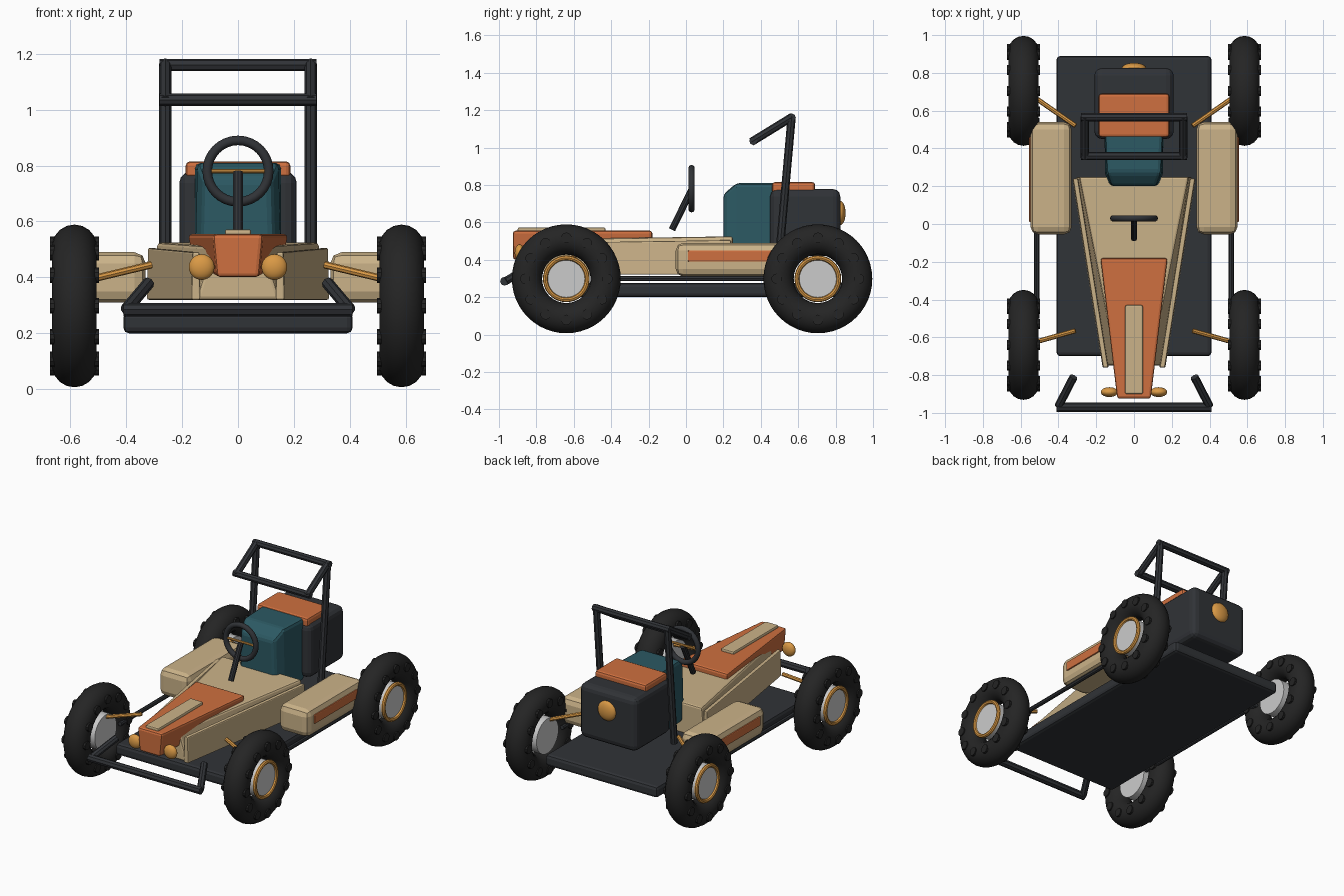
import bpy, bmesh, math
from mathutils import Vector

if "Cube" in bpy.data.objects:
    bpy.data.objects.remove(bpy.data.objects["Cube"])


def material(name, rgb):
    m = bpy.data.materials.new(name)
    m.diffuse_color = (*rgb, 1)
    m.use_nodes = True
    m.node_tree.nodes["Principled BSDF"].inputs["Base Color"].default_value = m.diffuse_color
    return m


TAN = material("tan_paint", (0.60, 0.45, 0.25))
ORANGE = material("orange_paint", (0.62, 0.16, 0.05))
TEAL = material("teal_vinyl", (0.025, 0.10, 0.125))
DARK = material("dark_metal", (0.03, 0.033, 0.038))
RUBBER = material("rubber", (0.018, 0.018, 0.018))
GOLD = material("gold_trim", (0.70, 0.32, 0.06))


def finish(name, mat=None, smooth=False):
    o = bpy.context.object
    o.name = name
    if mat:
        o.data.materials.append(mat)
    if smooth:
        bpy.ops.object.transform_apply(location=False, rotation=True, scale=True)
        bpy.ops.object.shade_smooth_by_angle(angle=math.radians(40))
    return o


def bevel(o, width, segments=2):
    b = o.modifiers.new("bevel", "BEVEL")
    b.width, b.segments, b.limit_method = width, segments, "ANGLE"
    return o


def loft(name, sections, mat, width=0.01, segments=2):
    """Block joining two cross-sections: (y, bottom half width, top half width, z0, z1, centre x)."""
    bm = bmesh.new()
    rings = []
    for y, wb, wt, z0, z1, cx in sections:
        pts = ((cx - wb, z0), (cx + wb, z0), (cx + wt, z1), (cx - wt, z1))
        rings.append([bm.verts.new((x, y, z)) for x, z in pts])
    for a, b in zip(rings, rings[1:]):
        for i in range(4):
            j = (i + 1) % 4
            bm.faces.new((a[i], a[j], b[j], b[i]))
    bm.faces.new(rings[0])
    bm.faces.new(rings[-1])
    bmesh.ops.recalc_face_normals(bm, faces=bm.faces)
    me = bpy.data.meshes.new(name)
    bm.to_mesh(me)
    bm.free()
    me.materials.append(mat)
    o = bpy.data.objects.new(name, me)
    bpy.context.collection.objects.link(o)
    return bevel(o, width, segments)


def box(name, x, y, z, mat, width=0.01, segments=2):
    cx, h = (x[0] + x[1]) / 2, (x[1] - x[0]) / 2
    return loft(name, [(v, h, h, z[0], z[1], cx) for v in y], mat, width, segments)


def tube(name, a, b, r, mat, sides=8):
    a, b = Vector(a), Vector(b)
    bpy.ops.mesh.primitive_cylinder_add(
        vertices=sides, radius=r, depth=(b - a).length, location=(a + b) / 2,
        rotation=(b - a).to_track_quat("Z", "Y").to_euler())
    return finish(name, mat)


def ring(name, loc, rot, major, minor, mat, n=40, m=14):
    bpy.ops.mesh.primitive_torus_add(location=loc, rotation=rot, major_radius=major,
                                     minor_radius=minor, major_segments=n, minor_segments=m)
    return finish(name, mat, True)


def lamp(name, loc, size):
    bpy.ops.mesh.primitive_uv_sphere_add(segments=24, ring_count=12, location=loc)
    bpy.context.object.scale = size
    return finish(name, GOLD, True)


SIDE = (0, math.pi / 2, 0)

# Floor and bodywork
box("floor_pan", (-0.41, 0.41), (-0.70, 0.89), (0.20, 0.275), DARK, 0.02)
loft("body_tub", [(-0.75, 0.15, 0.09, 0.32, 0.51, 0), (0.25, 0.31, 0.29, 0.32, 0.525, 0)], TAN, 0.012)
loft("nose_cowl", [(-0.925, 0.075, 0.09, 0.40, 0.555, 0), (-0.18, 0.16, 0.18, 0.45, 0.555, 0)], ORANGE, 0.014)
box("nose_stripe", (-0.047, 0.047), (-0.90, -0.43), (0.53, 0.572), TAN, 0.008)

# Seat, engine and rear lamp
loft("seat", [(0.20, 0.13, 0.12, 0.40, 0.75, 0), (0.27, 0.155, 0.145, 0.40, 0.81, 0),
              (0.48, 0.155, 0.155, 0.40, 0.81, 0)], TEAL, 0.02)
box("engine_block", (-0.21, 0.21), (0.45, 0.825), (0.42, 0.778), DARK, 0.04, 3)
box("engine_cover", (-0.187, 0.187), (0.46, 0.69), (0.755, 0.815), ORANGE, 0.015)
lamp("rear_lamp", (0, 0.825, 0.65), (0.065, 0.028, 0.065))

# Steering
ring("steering_wheel", (0, 0.03, 0.78), (math.pi / 2, 0, 0), 0.11, 0.017, DARK, 32, 10)
tube("steering_spoke", (-0.105, 0.03, 0.78), (0.105, 0.03, 0.78), 0.008, GOLD)
tube("steering_column", (0, -0.075, 0.56), (0, 0.03, 0.775), 0.018, DARK, 10)

# Bumper and roll cage cross bars
tube("bumper_bar", (-0.41, -0.97, 0.285), (0.41, -0.97, 0.285), 0.024, DARK)
tube("cage_top_bar", (-0.28, 0.565, 1.16), (0.28, 0.565, 1.16), 0.022, DARK)
tube("cage_front_bar", (-0.28, 0.36, 1.035), (0.28, 0.36, 1.035), 0.022, DARK)

for s, tag in ((-1, "left"), (1, "right")):
    # Side panels and pods
    loft(f"side_panel_{tag}", [(-0.76, 0.016, 0.013, 0.32, 0.49, s * 0.15),
                               (0.24, 0.016, 0.013, 0.32, 0.505, s * 0.31)], TAN, 0.006)
    pod_x = sorted((s * 0.33, s * 0.548))
    box(f"side_pod_{tag}", pod_x, (-0.055, 0.54), (0.31, 0.49), TAN, 0.04, 2)
    box(f"pod_stripe_{tag}", sorted((s * 0.53, s * 0.556)), (0.01, 0.46), (0.39, 0.45), ORANGE, 0.006)
    tube(f"side_rail_{tag}", (s * 0.515, -0.50, 0.30), (s * 0.515, 0.56, 0.30), 0.014, DARK)
    # Headlamp, bumper arm, cage upright and arm
    lamp(f"headlamp_{tag}", (s * 0.13, -0.89, 0.437), (0.046, 0.026, 0.046))
    tube(f"bumper_arm_{tag}", (s * 0.40, -0.965, 0.285), (s * 0.32, -0.81, 0.38), 0.022, DARK)
    tube(f"cage_upright_{tag}", (s * 0.26, 0.495, 0.38), (s * 0.26, 0.565, 1.165), 0.022, DARK)
    tube(f"cage_arm_{tag}", (s * 0.26, 0.57, 1.165), (s * 0.26, 0.35, 1.03), 0.022, DARK)
    # Suspension arms
    tube(f"front_arm_{tag}", (s * 0.31, -0.565, 0.445), (s * 0.54, -0.63, 0.39), 0.013, GOLD)
    tube(f"rear_arm_{tag}", (s * 0.31, 0.52, 0.445), (s * 0.54, 0.68, 0.39), 0.013, GOLD)

    # Wheels: tyre, side lugs, hub and trim ring
    for y, end in ((-0.64, "front"), (0.705, "rear")):
        c = Vector((s * 0.585, y, 0.298))
        ring(f"{end}_tyre_{tag}", c, SIDE, 0.21, 0.081, RUBBER, 48, 18)
        bpy.ops.mesh.primitive_cylinder_add(vertices=32, radius=0.115, depth=0.13,
                                            location=c, rotation=SIDE)
        finish(f"{end}_hub_{tag}", None, True)
        ring(f"{end}_rim_{tag}", c + Vector((s * 0.065, 0, 0)), SIDE, 0.112, 0.013, GOLD, 36, 8)
        for i in range(12):
            a = math.tau * i / 12
            p = c + Vector((0, math.cos(a), math.sin(a))) * 0.22
            off = Vector((0.087, 0, 0))
            tube(f"{end}_lug_{tag}_{i}", p - off, p + off, 0.028, RUBBER, 10)
